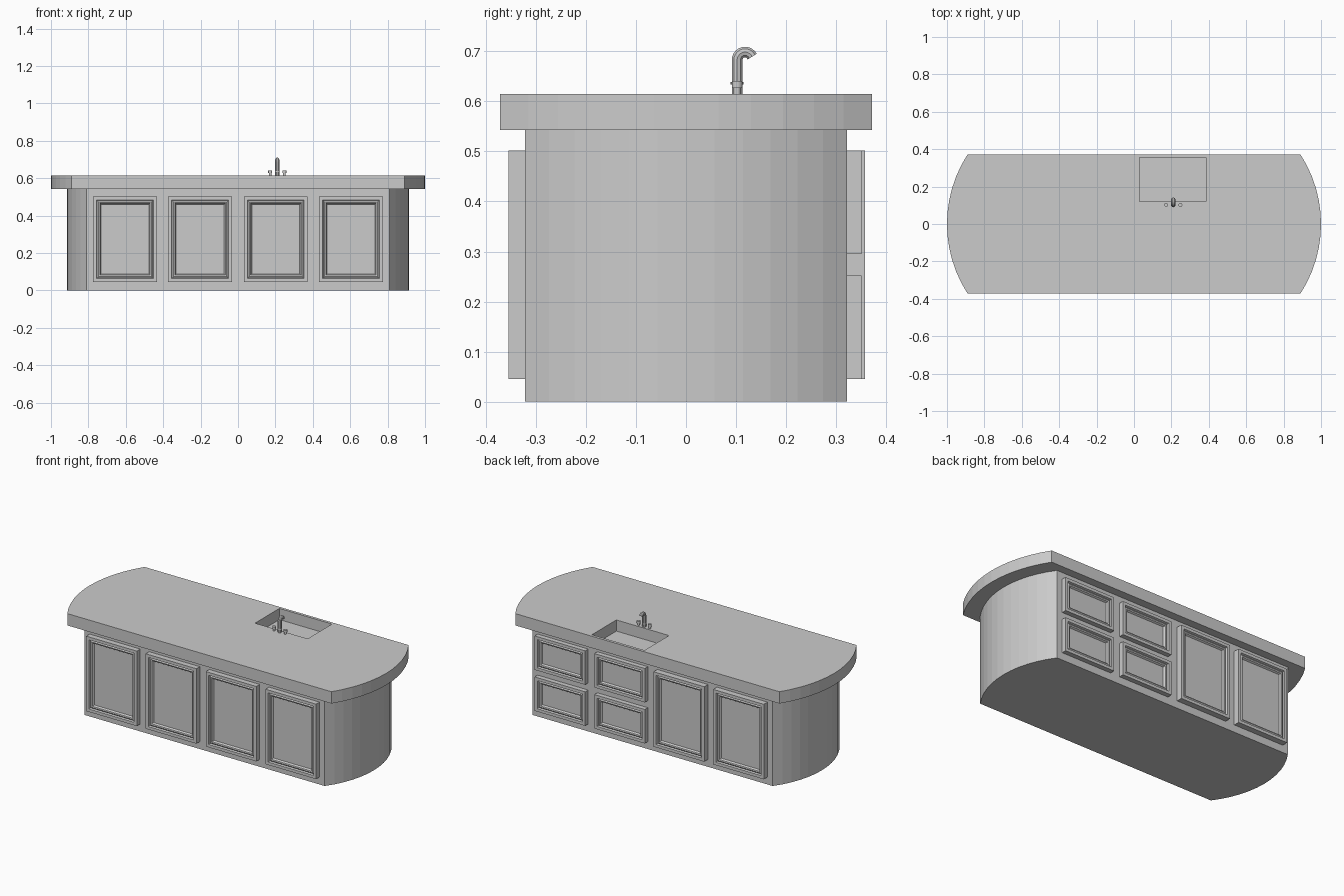
import bpy, bmesh, math

if "Cube" in bpy.data.objects:
    bpy.data.objects.remove(bpy.data.objects["Cube"])


def finish(name, bm):
    bmesh.ops.recalc_face_normals(bm, faces=bm.faces)
    me = bpy.data.meshes.new(name)
    bm.to_mesh(me)
    bm.free()
    ob = bpy.data.objects.new(name, me)
    bpy.context.collection.objects.link(ob)
    return ob


def bowed_slab(name, x_corner, x_end, y_half, z0, z1, segs=12):
    """Rectangle with circular-arc ends, extruded upward."""
    bulge = x_end - x_corner
    r = (y_half ** 2 + bulge ** 2) / (2 * bulge)
    a = math.asin(y_half / r)
    arc = [(x_end - r + r * math.cos(t), r * math.sin(t))
           for t in (-a + 2 * a * i / segs for i in range(segs + 1))]
    outline = arc + [(-x, -y) for x, y in arc]
    bm = bmesh.new()
    face = bm.faces.new([bm.verts.new((x, y, z0)) for x, y in outline])
    ext = bmesh.ops.extrude_face_region(bm, geom=[face])
    bmesh.ops.translate(bm, vec=(0, 0, z1 - z0),
                        verts=[v for v in ext["geom"] if isinstance(v, bmesh.types.BMVert)])
    return finish(name, bm)


def moulded_panel(name, x0, x1, z0, z1, y_wall, y_face):
    """Door or drawer front lofted from nested rectangles (inset, depth)."""
    side = 1 if y_face > y_wall else -1
    h = abs(y_face - y_wall)
    profile = [(0, -0.005), (0, h), (0.018, h), (0.022, h - 0.010), (0.029, h - 0.006),
               (0.036, h - 0.008), (0.042, h - 0.018), (0.046, h - 0.018)]
    bm = bmesh.new()
    rings = []
    for i, d in profile:
        y = y_wall + side * d
        rings.append([bm.verts.new(p) for p in ((x0 + i, y, z0 + i), (x1 - i, y, z0 + i),
                                                (x1 - i, y, z1 - i), (x0 + i, y, z1 - i))])
    for a, b in zip(rings, rings[1:]):
        for k in range(4):
            n = (k + 1) % 4
            bm.faces.new((a[k], a[n], b[n], b[k]))
    bm.faces.new(rings[0])
    bm.faces.new(rings[-1])
    return finish(name, bm)


def cylinder(name, x, y, z0, z1, r, sides=16):
    bpy.ops.mesh.primitive_cylinder_add(vertices=sides, radius=r, depth=z1 - z0,
                                        location=(x, y, (z0 + z1) / 2))
    ob = bpy.context.object
    ob.name = name
    bpy.ops.object.shade_smooth_by_angle()
    return ob


# Cabinet body and countertop
bowed_slab("cabinet_body", 0.81, 0.915, 0.322, 0.0, 0.543)
counter = bowed_slab("countertop", 0.89, 1.0, 0.372, 0.543, 0.615)

# Sink basin cut into the countertop
bpy.ops.mesh.primitive_cube_add(size=1, location=(0.208, 0.2375, 0.597))
cutter = bpy.context.object
cutter.name = "sink_cutter"
cutter.scale = (0.355, 0.235, 0.1)
cutter.hide_render = True
cutter.hide_set(True)
cut = counter.modifiers.new("sink", 'BOOLEAN')
cut.operation = 'DIFFERENCE'
cut.solver = 'EXACT'
cut.object = cutter
bpy.context.view_layer.update()
dg = bpy.context.evaluated_depsgraph_get()
basin_mesh = bpy.data.meshes.new_from_object(counter.evaluated_get(dg))
counter.modifiers.clear()
counter.data = basin_mesh
bpy.data.objects.remove(cutter)

# Doors on the front, doors and stacked drawers on the back
columns = [(-0.775, -0.434), (-0.374, -0.032), (0.032, 0.372), (0.434, 0.775)]
for i, (x0, x1) in enumerate(columns):
    moulded_panel(f"front_door_{i + 1}", x0, x1, 0.045, 0.502, -0.322, -0.355)
    if x0 < 0:
        moulded_panel(f"back_door_{i + 1}", x0, x1, 0.045, 0.502, 0.322, 0.358)
    else:
        moulded_panel(f"lower_drawer_{i - 1}", x0, x1, 0.045, 0.252, 0.322, 0.351)
        moulded_panel(f"upper_drawer_{i - 1}", x0, x1, 0.295, 0.502, 0.322, 0.351)

# Faucet spout: riser and hooked end
fx, fy, top = 0.21, 0.1022, 0.615
r = 0.0158
path = [(fx, fy, top - 0.004)]
for i in range(11):
    t = math.radians(180 - 155 * i / 10)
    path.append((fx, fy + r + r * math.cos(t), 0.683 + r * math.sin(t)))
cu = bpy.data.curves.new("faucet_spout", 'CURVE')
cu.dimensions = '3D'
cu.bevel_depth = 0.0112
cu.bevel_resolution = 3
cu.use_fill_caps = True
sp = cu.splines.new('POLY')
sp.points.add(len(path) - 1)
for p, c in zip(sp.points, path):
    p.co = (*c, 1)
spout = bpy.data.objects.new("faucet_spout", cu)
bpy.context.collection.objects.link(spout)
bpy.ops.object.select_all(action='DESELECT')
spout.select_set(True)
bpy.context.view_layer.objects.active = spout
bpy.ops.object.convert(target='MESH')
bpy.ops.object.shade_smooth_by_angle()

# Faucet collar and the two tap knobs
cylinder("faucet_collar", fx, fy, 0.634, 0.639, 0.0128)
for side, label in ((-1, "left"), (1, "right")):
    x = fx + side * 0.038
    cylinder(f"{label}_tap_stem", x, fy, top - 0.004, 0.63, 0.007)
    cylinder(f"{label}_tap_knob", x, fy, 0.627, 0.641, 0.0105)
